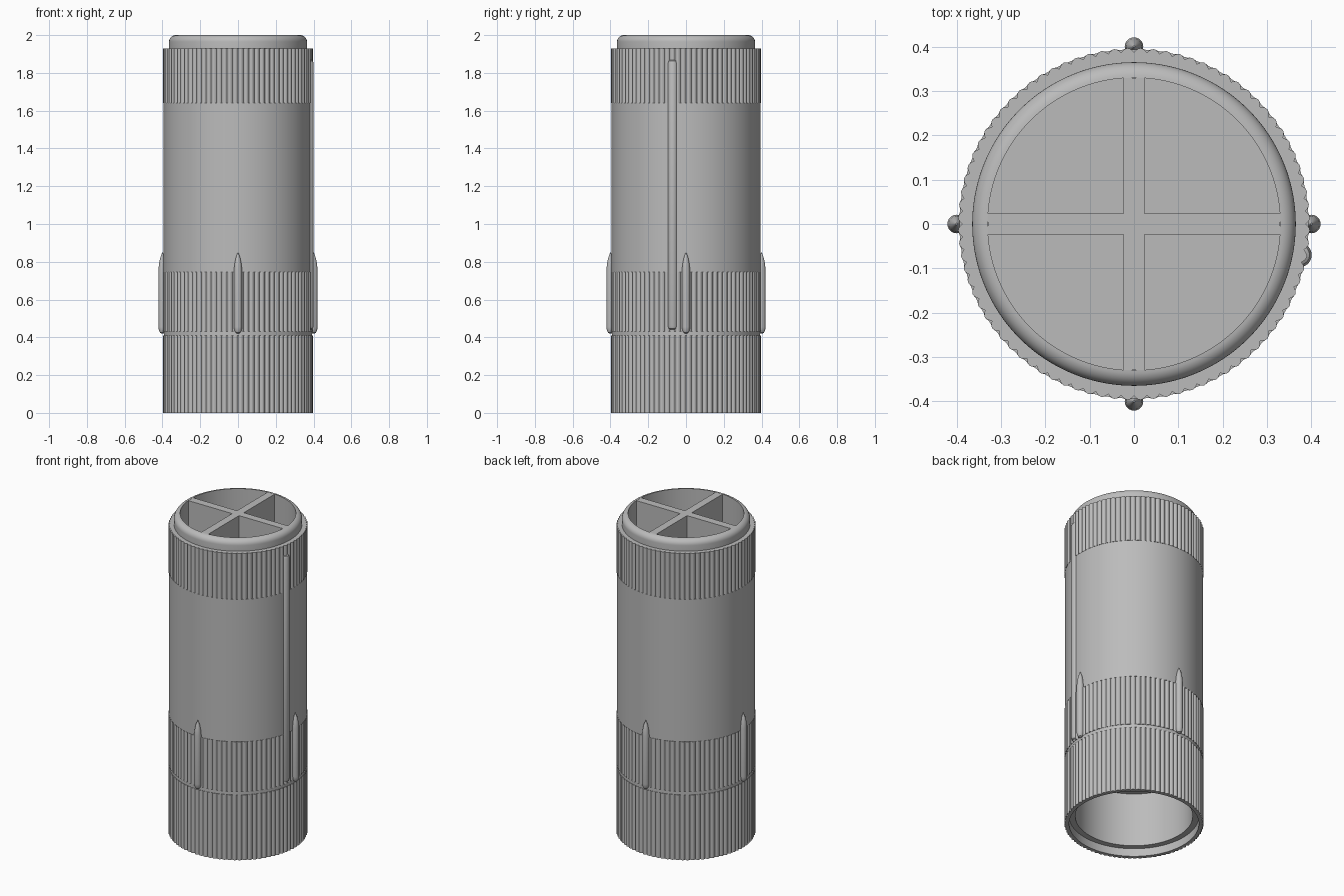
import bpy, bmesh
from math import sin, cos, pi, radians

cube = bpy.data.objects.get("Cube")
if cube:
    bpy.data.objects.remove(cube, do_unlink=True)

grey = bpy.data.materials.new("mid_grey")
grey.use_nodes = True
colour = (0.5, 0.5, 0.5, 1)
grey.diffuse_color = colour
grey.node_tree.nodes["Principled BSDF"].inputs["Base Color"].default_value = colour

RIBS = 84


def finish(name, bm):
    bmesh.ops.remove_doubles(bm, verts=bm.verts, dist=1e-6)
    bmesh.ops.recalc_face_normals(bm, faces=bm.faces)
    mesh = bpy.data.meshes.new(name)
    bm.to_mesh(mesh)
    bm.free()
    mesh.materials.append(grey)
    obj = bpy.data.objects.new(name, mesh)
    bpy.context.collection.objects.link(obj)
    bpy.ops.object.select_all(action="DESELECT")
    obj.select_set(True)
    bpy.context.view_layer.objects.active = obj
    bpy.ops.object.shade_smooth_by_angle(angle=radians(30))
    return obj


def revolve(name, profile, sides, centre=(0, 0)):
    """Turn (radius, height, rib depth) rows round the vertical axis."""
    bm = bmesh.new()
    rings = []
    for r, z, depth in profile:
        ring = []
        for i in range(sides):
            a = 2 * pi * i / sides
            rr = r + depth * abs(sin(a * RIBS / 2))
            ring.append(bm.verts.new((centre[0] + rr * cos(a), centre[1] + rr * sin(a), z)))
        rings.append(ring)
    for low, high in zip(rings, rings[1:]):
        for i in range(sides):
            j = (i + 1) % sides
            bm.faces.new((low[i], low[j], high[j], high[i]))
    # Close the ends
    bm.faces.new(rings[0])
    bm.faces.new(rings[-1])
    return finish(name, bm)


def plain(points):
    return [(r, z, 0) for r, z in points]


def ribbed(z0, z1):
    return [(0.388, z0, 0.009), (0.388, z1, 0.009)]


# Hollow body: base cavity, ribbed bands, rounded lip and storage well
LIP = 0.035
lip = [(0.33 + LIP * cos(a), 2 - LIP + LIP * sin(a))
       for a in (pi / 2 * k / 8 for k in range(9))]
profile = plain([(0.335, 0.39), (0.335, 0.05), (0.37, 0.05), (0.37, 0)])
profile += ribbed(0, 0.41)
profile += plain([(0.392, 0.41), (0.392, 0.43)])
profile += ribbed(0.43, 0.745)
profile += plain([(0.394, 0.745), (0.394, 1.64)])
profile += ribbed(1.64, 1.93)
profile += plain([(0.365, 1.93)] + lip + [(0.33, 0.43)])
revolve("body", profile, RIBS * 6)

# Cross-shaped divider in the well
H, L = 0.024, 0.3295
arm = [(L, -H), (L, H), (H, H)]
bm = bmesh.new()
corners = []
for k in range(4):
    c, s = round(cos(k * pi / 2)), round(sin(k * pi / 2))
    corners += [bm.verts.new((c * x - s * y, s * x + c * y, 0.43)) for x, y in arm]
base = bm.faces.new(corners)
top = bmesh.ops.extrude_face_region(bm, geom=[base])["geom"]
bmesh.ops.translate(bm, vec=(0, 0, 2 - 0.43 - 0.0005),
                    verts=[v for v in top if isinstance(v, bmesh.types.BMVert)])
finish("divider", bm)

# Four pointed lugs round the lower band
lug = plain([(0.004, 0.42), (0.013, 0.425), (0.019, 0.437), (0.021, 0.455),
             (0.021, 0.76), (0.018, 0.79), (0.012, 0.82), (0.002, 0.85)])
for side, x, y in (("front", 0, -1), ("back", 0, 1), ("left", 1, 0), ("right", -1, 0)):
    revolve("lug_" + side, lug, 24, (0.4 * x, 0.4 * y))

# Long raised strip down the left side
strip = plain([(0.012, 0.44), (0.022, 0.446), (0.027, 0.46),
               (0.027, 1.85), (0.022, 1.864), (0.012, 1.87)])
revolve("side_strip", strip, 32, (0.374, -0.07))
